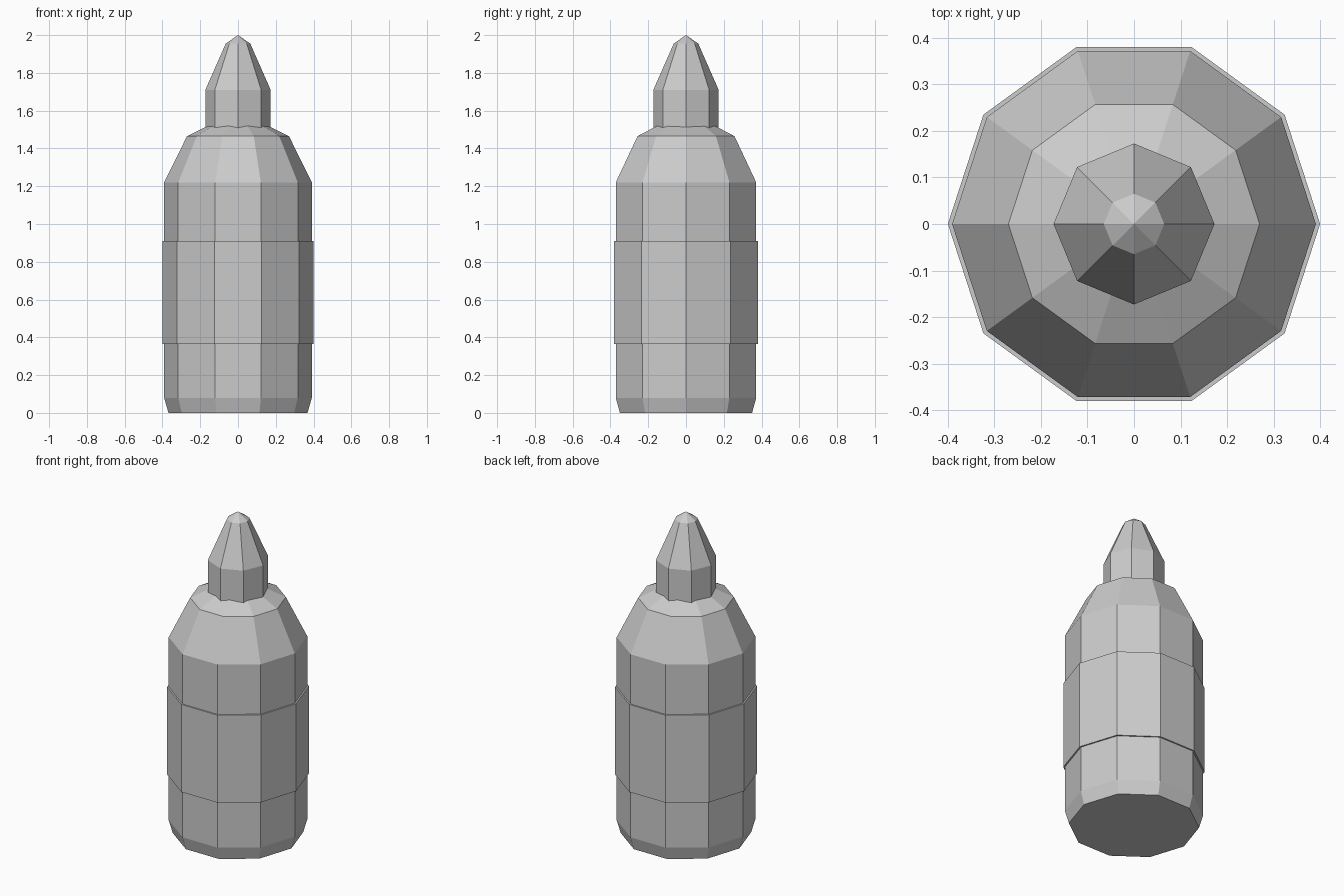
import bpy, bmesh, math

if "Cube" in bpy.data.objects:
    bpy.data.objects.remove(bpy.data.objects["Cube"])

grey = bpy.data.materials.new("plain grey")
grey.diffuse_color = (0.6, 0.6, 0.6, 1)
grey.use_nodes = True
grey.node_tree.nodes["Principled BSDF"].inputs["Base Color"].default_value = grey.diffuse_color


def lathe(name, sides, profile):
    """Closed faceted solid from (radius, height) pairs, radius 0 makes a tip."""
    bm = bmesh.new()
    rings = []
    for r, z in profile:
        if r == 0:
            rings.append([bm.verts.new((0, 0, z))] * sides)
        else:
            rings.append([bm.verts.new((r * math.cos(math.tau * i / sides),
                                        r * math.sin(math.tau * i / sides), z))
                          for i in range(sides)])
    for low, high in zip(rings, rings[1:]):
        for i in range(sides):
            j = (i + 1) % sides
            corners = list(dict.fromkeys((low[i], low[j], high[j], high[i])))
            bm.faces.new(corners)
    # Caps on open ends
    if profile[0][0] > 0:
        bm.faces.new(rings[0][::-1])
    if profile[-1][0] > 0:
        bm.faces.new(rings[-1])
    bmesh.ops.recalc_face_normals(bm, faces=bm.faces)
    mesh = bpy.data.meshes.new(name)
    bm.to_mesh(mesh)
    bm.free()
    mesh.materials.append(grey)
    obj = bpy.data.objects.new(name, mesh)
    bpy.context.collection.objects.link(obj)
    return obj


# Bottle with chamfered foot and sloping shoulder
lathe("bottle_body", 10, [(0.368, 0), (0.391, 0.08), (0.391, 1.22),
                          (0.27, 1.465), (0.15, 1.525)])
# Wrapped label band
lathe("label_band", 10, [(0.4, 0.365), (0.4, 0.91)])
# Nozzle cap with blunt tip
lathe("nozzle_cap", 8, [(0.173, 1.49), (0.173, 1.71), (0.065, 1.955), (0, 2.0)])
